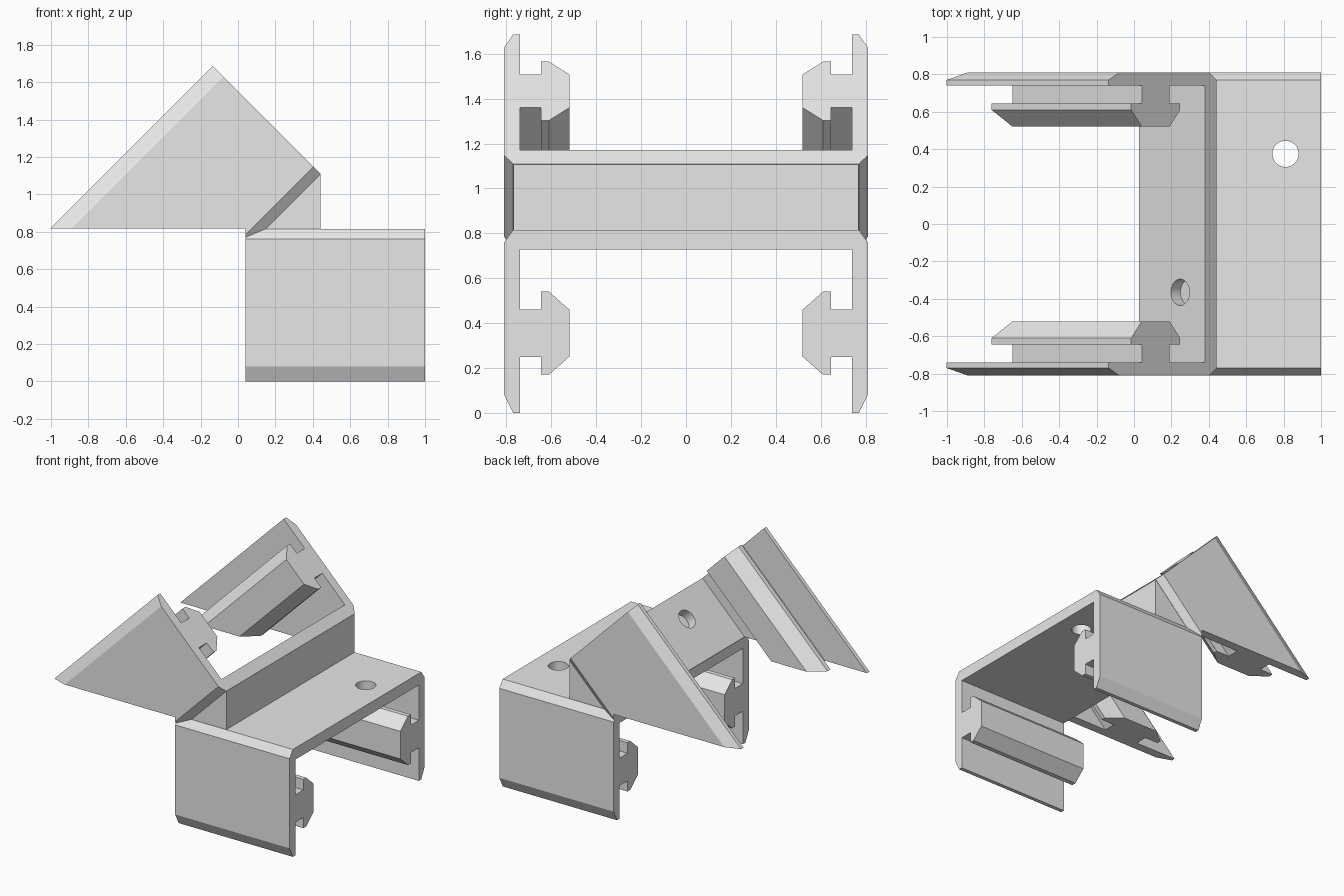
import bpy, bmesh
from math import pi, sqrt
from mathutils import Matrix, Vector

cube = bpy.data.objects.get("Cube")
if cube:
    bpy.data.objects.remove(cube, do_unlink=True)

grey = bpy.data.materials.new("light grey")
grey.use_nodes = True
colour = (0.8, 0.8, 0.8, 1)
grey.diffuse_color = colour
grey.node_tree.nodes["Principled BSDF"].inputs["Base Color"].default_value = colour


def prism(name, outline, start, end):
    """Close a 2D outline and sweep it by a constant offset."""
    bm = bmesh.new()
    a = [bm.verts.new(start(p)) for p in outline]
    b = [bm.verts.new(end(p)) for p in outline]
    n = len(outline)
    bm.faces.new(a)
    bm.faces.new(b[::-1])
    for i in range(n):
        j = (i + 1) % n
        bm.faces.new((a[j], a[i], b[i], b[j]))
    bmesh.ops.recalc_face_normals(bm, faces=bm.faces)
    mesh = bpy.data.meshes.new(name)
    bm.to_mesh(mesh)
    bm.free()
    mesh.materials.append(grey)
    obj = bpy.data.objects.new(name, mesh)
    bpy.context.collection.objects.link(obj)
    return obj


def cut(obj, cutter):
    """Subtract a helper from an object and discard the helper."""
    cutter.hide_render = True
    mod = obj.modifiers.new("cut", 'BOOLEAN')
    mod.operation = 'DIFFERENCE'
    mod.solver = 'EXACT'
    mod.object = cutter
    bpy.context.view_layer.objects.active = obj
    bpy.ops.object.modifier_apply(modifier=mod.name)
    bpy.data.objects.remove(cutter, do_unlink=True)


def drill(obj, centre, tilt=0):
    bpy.ops.mesh.primitive_cylinder_add(vertices=48, radius=0.07, depth=0.3,
                                        location=centre, rotation=(0, tilt, 0))
    drill_bit = bpy.context.object
    drill_bit.data.materials.append(grey)
    cut(obj, drill_bit)


# Channel section (y, height): plate, chamfered wall and inner T-shaped rail
half = [(0.77, 0.815), (0.81, 0.76), (0.81, 0.08), (0.77, 0), (0.74, 0),
        (0.74, 0.25), (0.645, 0.25), (0.645, 0.17), (0.61, 0.17), (0.52, 0.25),
        (0.52, 0.46), (0.61, 0.54), (0.645, 0.54), (0.645, 0.46), (0.74, 0.46),
        (0.74, 0.727)]
section = half + [(-y, h) for y, h in reversed(half)]


def channel(name, origin, along, up, length):
    along, up, origin = (Vector(v) for v in (along, up, origin))
    base = lambda p: origin + up * p[1] + Vector((0, p[0], 0))
    return prism(name, section, base, lambda p: base(p) + along * length)


def slab(name, outline, half_width):
    return prism(name, outline, lambda p: (p[0], -half_width, p[1]),
                 lambda p: (p[0], half_width, p[1]))


# Level channel
lower = channel("lower_channel", (0.04, 0, 0), (1, 0, 0), (0, 0, 1), 0.96)
drill(lower, (0.81, 0.375, 0.77))

# Tilted channel, trimmed level at its foot
d = 1 / sqrt(2)
upper = channel("tilted_channel", (-0.135, 0, 1.685), (-d, 0, -d), (d, 0, -d), 1.4)
cut(upper, slab("foot_cutter", [(-2, -1), (-2, 0.818), (0.04, 0.818),
                                (0.04, 0.74), (2, 0.74), (2, -1)], 1))
drill(upper, (0.276, -0.365, 1.01), -pi / 4)

# Solid wedge bracing the tilted plate
slab("brace_wedge", [(0.1, 0.79), (0.44, 0.79), (0.44, 1.108), (0.425, 1.115)], 0.768)

# Keep the hole walls smooth and the edges crisp
for obj in (lower, upper):
    bpy.ops.object.select_all(action='DESELECT')
    obj.select_set(True)
    bpy.context.view_layer.objects.active = obj
    bpy.ops.object.shade_smooth_by_angle(angle=pi / 9)
